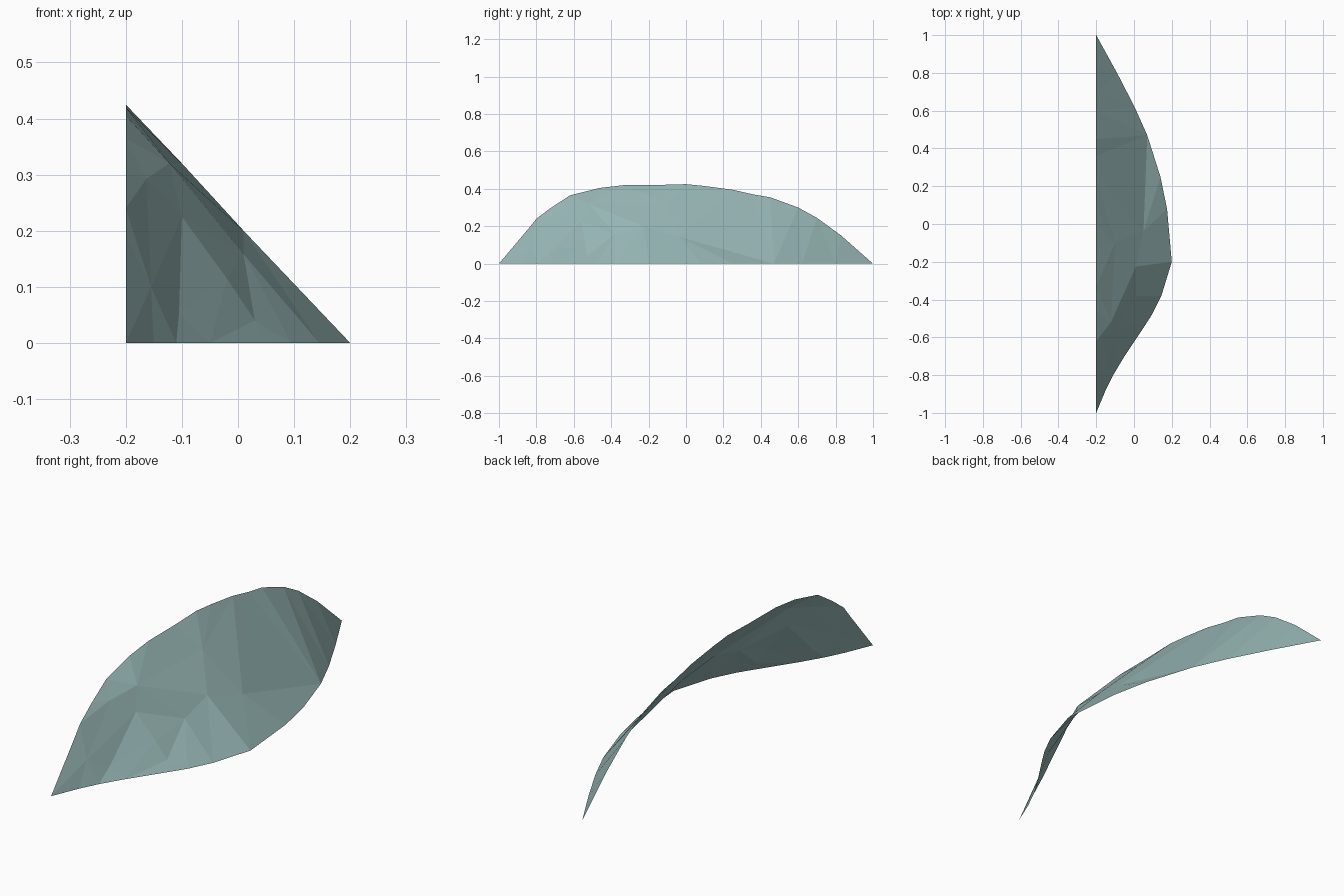
import bpy
from mathutils import Vector
from mathutils.geometry import delaunay_2d_cdt

if "Cube" in bpy.data.objects:
    bpy.data.objects.remove(bpy.data.objects["Cube"])

BACK = -0.2  # plane of the upper rim

# Upper rim: (y, z) in the plane x = BACK, from front tip to back tip
upper_rim = [(-0.84, 0.19), (-0.80, 0.24), (-0.72, 0.30), (-0.62, 0.365), (-0.46, 0.405),
             (-0.33, 0.42), (-0.14, 0.421), (0.0, 0.425), (0.10, 0.415), (0.25, 0.395),
             (0.36, 0.37), (0.45, 0.355), (0.60, 0.30), (0.70, 0.245), (0.83, 0.15)]

# Lower rim: (y, x) on the ground
lower_rim = [(-0.88, -0.15), (-0.80, -0.11), (-0.70, -0.05), (-0.55, 0.05), (-0.48, 0.095),
             (-0.38, 0.145), (-0.20, 0.20), (0.08, 0.175), (0.25, 0.14), (0.47, 0.07),
             (0.62, 0.003), (0.80, -0.09)]

# Facet corners inside the leaf
inner = [(-0.155, -0.82, 0.10), (-0.105, -0.73, 0.055), (-0.163, -0.646, 0.293),
         (-0.10, -0.56, 0.225), (-0.02, -0.54, 0.115), (-0.122, -0.52, 0.32),
         (0.03, -0.53, 0.04), (0.01, -0.38, 0.158), (0.01, -0.225, 0.20),
         (-0.10, -0.10, 0.32), (0.05, -0.04, 0.145)]

# Closed outline of the leaf, front tip -> lower rim -> back tip -> upper rim
outline = [(BACK, -1, 0)] + [(x, y, 0) for y, x in lower_rim]
outline += [(BACK, 1, 0)] + [(BACK, y, z) for y, z in reversed(upper_rim)]
points = [Vector(p) for p in outline + inner]

# Triangulate in the slanted plane of the leaf
flat = [Vector((p.x - p.z, p.y)) for p in points]
n = len(outline)
edges = [(i, (i + 1) % n) for i in range(n)]
res = delaunay_2d_cdt(flat, edges, [list(range(n))], 1, 1e-6)
origin = [ids[0] for ids in res[3]]

faces = []
for f in res[2]:
    ids = [origin[i] for i in f]
    a, b, c = (points[i] for i in ids[:3])
    nrm = (b - a).cross(c - a)
    faces.append(ids if nrm.x + nrm.z > 0 else ids[::-1])  # outside faces up and right

mesh = bpy.data.meshes.new("leaf_panel")
mesh.from_pydata(points, [], faces)
mesh.update()

# Single muted teal colour
mat = bpy.data.materials.new("muted_teal")
mat.diffuse_color = (0.30, 0.46, 0.45, 1)
mat.use_nodes = True
mat.node_tree.nodes["Principled BSDF"].inputs["Base Color"].default_value = mat.diffuse_color
mesh.materials.append(mat)

leaf = bpy.data.objects.new("leaf_panel", mesh)
bpy.context.collection.objects.link(leaf)
